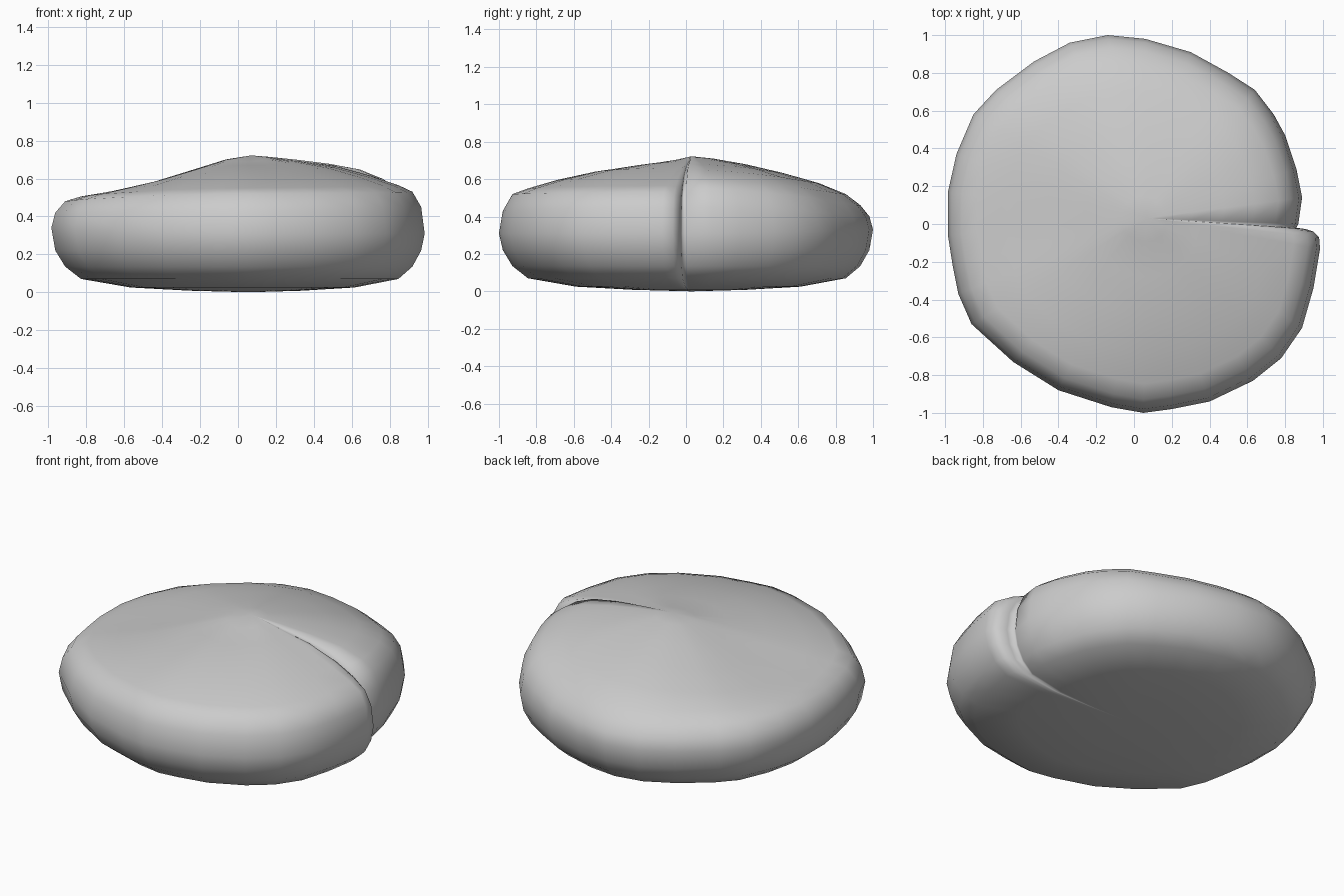
import bpy, bmesh, math

if "Cube" in bpy.data.objects:
    bpy.data.objects.remove(bpy.data.objects["Cube"])

# Outline seen from above, counter-clockwise, with the spiral step on the +x side
OUTLINE = [(.87, 0), (.89, .14), (.86, .29), (.8, .47), (.74, .58), (.64, .71), (.5, .8),
           (.3, .91), (.06, .98), (-.14, 1), (-.34, .96), (-.53, .86), (-.73, .71),
           (-.85, .58), (-.94, .37), (-.985, .17), (-.985, -.06), (-.96, -.22), (-.93, -.37),
           (-.86, -.53), (-.64, -.73), (-.4, -.88), (-.12, -.97), (.05, -1), (.2, -.98),
           (.4, -.94), (.63, -.83), (.78, -.71), (.89, -.55), (.95, -.34), (.985, -.13),
           (.98, -.07), (.95, -.04), (.91, -.027), (.86, -.02)]

# Upper heights along a radius, for key directions in degrees
FRACTIONS = [.12, .3, .5, .7, .85, .93, .98, 1]
PROFILES = [
    (0, [.715, .70, .68, .65, .60, .55, .45, .31]),
    (90, [.71, .68, .635, .58, .52, .46, .40, .33]),
    (180, [.70, .64, .575, .53, .505, .48, .42, .34]),
    (270, [.69, .67, .64, .595, .55, .52, .43, .31]),
    (353, [.71, .69, .66, .61, .565, .53, .45, .31]),
    (360, [.715, .69, .67, .62, .555, .50, .42, .31]),
]
# Underside, shared by all directions: (fraction, height)
UNDERSIDE = [(.98, .22), (.93, .135), (.85, .07), (.6, .025), (.3, .008)]


def section(angle):
    for (a0, p0), (a1, p1) in zip(PROFILES, PROFILES[1:]):
        if a0 <= angle <= a1:
            f = (angle - a0) / (a1 - a0)
            f = f * f * (3 - 2 * f)
            top = [u + (v - u) * f for u, v in zip(p0, p1)]
            return list(zip(FRACTIONS, top)) + UNDERSIDE


# Shell body: radial sections joined around the spiral outline
bm = bmesh.new()
columns = []
for x, y in OUTLINE:
    col = []
    for t, z in section(math.degrees(math.atan2(y, x)) % 360):
        k = 1 - t
        col.append(bm.verts.new((x * t + .06 * k, y * t + .03 * k, z)))
    columns.append(col)
apex = bm.verts.new((.07, .03, .722))
base = bm.verts.new((.06, .03, 0))
for a, b in zip(columns, columns[1:] + columns[:1]):
    bm.faces.new((apex, a[0], b[0]))
    for i in range(len(a) - 1):
        bm.faces.new((a[i], a[i + 1], b[i + 1], b[i]))
    bm.faces.new((a[-1], base, b[-1]))
bmesh.ops.recalc_face_normals(bm, faces=bm.faces)
for f in bm.faces:
    f.smooth = True

mesh = bpy.data.meshes.new("spiral_shell")
bm.to_mesh(mesh)
bm.free()
shell = bpy.data.objects.new("spiral_shell", mesh)
bpy.context.collection.objects.link(shell)
